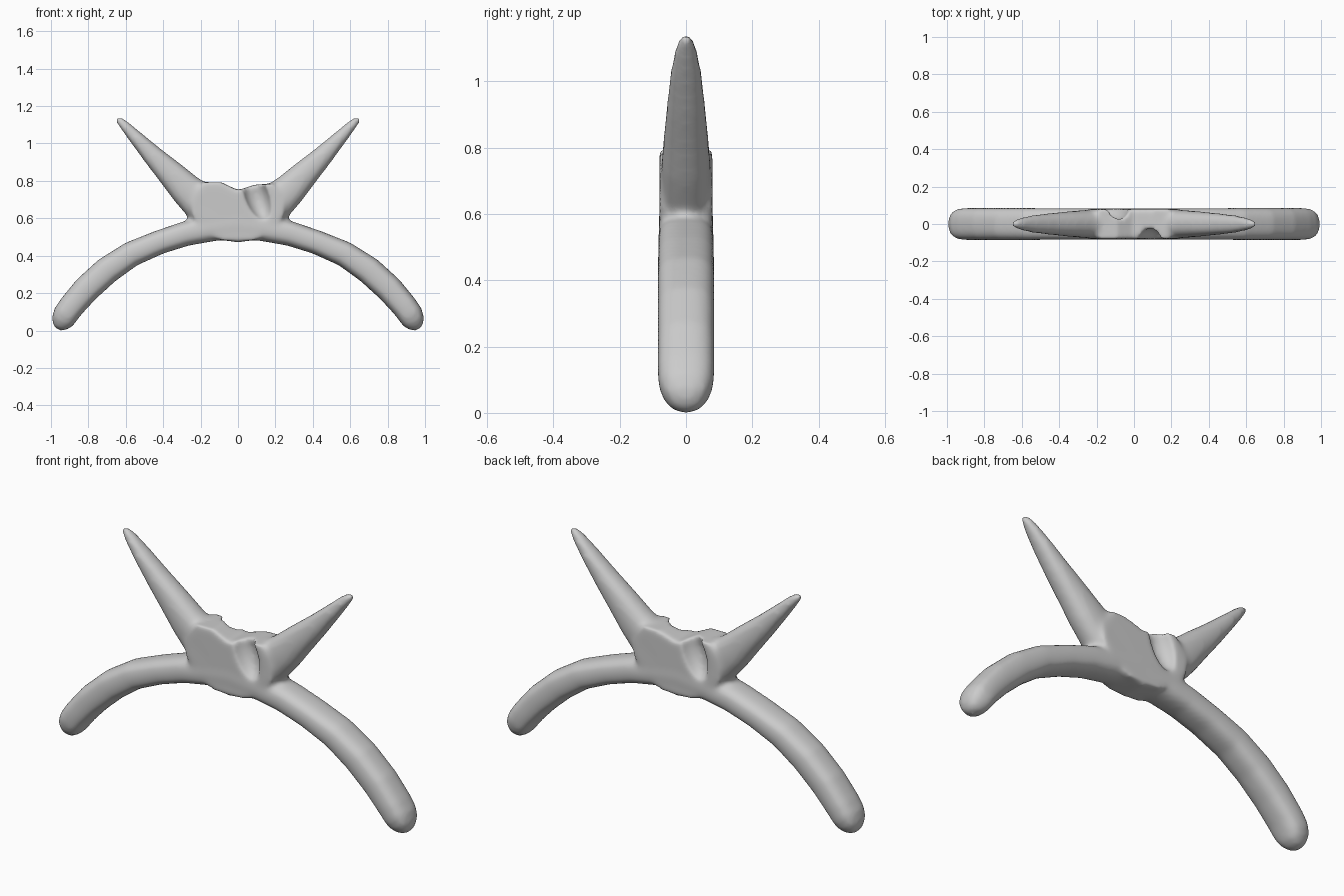
import bpy, bmesh, math
from mathutils import Vector

if "Cube" in bpy.data.objects:
    bpy.data.objects.remove(bpy.data.objects["Cube"])

bm = bmesh.new()


def tube(path, power):
    """Sweep a superellipse along (x, z, half width in plane, half depth in y)."""
    n, rings = 24, []
    for i, (x, z, w, d) in enumerate(path):
        a, b = path[max(i - 1, 0)], path[min(i + 1, len(path) - 1)]
        t = Vector((b[0] - a[0], 0, b[1] - a[1])).normalized()
        side = Vector((-t.z, 0, t.x))
        ring = []
        for k in range(n):
            c, s = math.cos(k * math.tau / n), math.sin(k * math.tau / n)
            u = math.copysign(abs(c) ** (2 / power), c) * w
            v = math.copysign(abs(s) ** (2 / power), s) * d
            ring.append(bm.verts.new(Vector((x, v, z)) + side * u))
        rings.append(ring)
    for r0, r1 in zip(rings, rings[1:]):
        for k in range(n):
            bm.faces.new((r0[k], r0[(k + 1) % n], r1[(k + 1) % n], r1[k]))
    bm.faces.new(rings[0][::-1])
    bm.faces.new(rings[-1])


handle = [(0.0, 0.565, 0.085, 0.083), (0.12, 0.55, 0.07, 0.083), (0.28, 0.518, 0.066, 0.084),
          (0.42, 0.472, 0.064, 0.085), (0.57, 0.409, 0.068, 0.086), (0.70, 0.322, 0.073, 0.086),
          (0.81, 0.222, 0.073, 0.086), (0.89, 0.13, 0.069, 0.086), (0.922, 0.085, 0.068, 0.083),
          (0.94, 0.048, 0.060, 0.07), (0.955, 0.017, 0.038, 0.045), (0.96, 0.003, 0.012, 0.015)]
jaw = [(0.08, 0.60, 0.09, 0.075), (0.19, 0.675, 0.105, 0.078), (0.28, 0.757, 0.088, 0.073),
       (0.36, 0.84, 0.073, 0.066), (0.45, 0.93, 0.056, 0.057), (0.54, 1.025, 0.039, 0.047),
       (0.61, 1.10, 0.026, 0.032), (0.642, 1.131, 0.018, 0.018), (0.65, 1.14, 0.006, 0.006)]

# handles and jaws on both sides
for s in (-1, 1):
    tube([(s * x, z, w, d) for x, z, w, d in handle], 2.7)
    tube([(s * x, z, w, d) for x, z, w, d in jaw], 2.4)

# pivot block
outline = [(-0.24, 0.60), (-0.11, 0.487), (0, 0.472), (0.11, 0.487), (0.24, 0.60),
           (0.25, 0.68), (0.19, 0.785), (0.09, 0.78), (0, 0.75), (-0.09, 0.793), (-0.19, 0.792), (-0.25, 0.68)]
front = [bm.verts.new((x, -0.08, z)) for x, z in outline]
back = [bm.verts.new((x, 0.08, z)) for x, z in outline]
bm.faces.new(front)
bm.faces.new(back[::-1])
for i in range(len(outline)):
    j = (i + 1) % len(outline)
    bm.faces.new((front[i], back[i], back[j], front[j]))
bmesh.ops.recalc_face_normals(bm, faces=bm.faces[:])

mesh = bpy.data.meshes.new("pliers")
bm.to_mesh(mesh)
bm.free()
pliers = bpy.data.objects.new("pliers", mesh)
bpy.context.collection.objects.link(pliers)


def remesh(name, size):
    m = pliers.modifiers.new(name, 'REMESH')
    m.mode, m.voxel_size, m.use_smooth_shade = 'VOXEL', size, True


remesh("fuse", 0.011)

# diagonal recess beside the pivot: front right and back left
for s in (1, -1):
    bpy.ops.mesh.primitive_uv_sphere_add(segments=32, ring_count=16, radius=1,
                                         location=(s * 0.10, -s * 0.095, 0.72),
                                         rotation=(0, s * -0.35, 0))
    cutter = bpy.context.object
    cutter.name = "recess_cutter_" + ("front" if s > 0 else "back")
    cutter.scale = (0.065, 0.075, 0.14)
    cutter.hide_render = True
    cutter.hide_set(True)
    m = pliers.modifiers.new("recess", 'BOOLEAN')
    m.operation, m.object, m.solver = 'DIFFERENCE', cutter, 'EXACT'

# melt the joints together
remesh("refuse", 0.011)
m = pliers.modifiers.new("soften", 'SMOOTH')
m.factor, m.iterations = 0.5, 10
